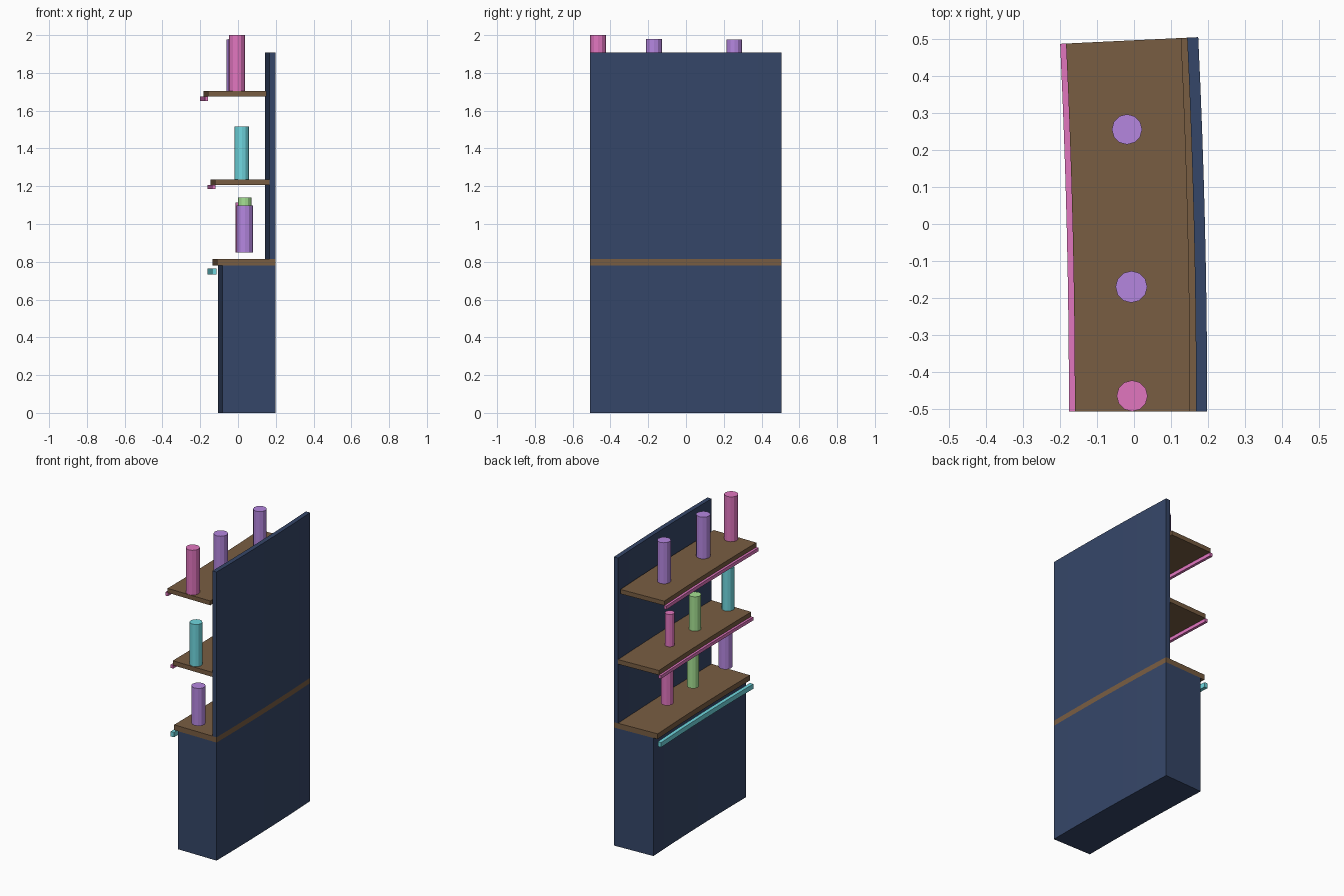
import bpy, bmesh
from math import sin, cos

if "Cube" in bpy.data.objects:
    bpy.data.objects.remove(bpy.data.objects["Cube"])

RADIUS = 21.1      # outer radius of the gently curved back
SWEEP = 0.048      # angle covered by the unit
X_BACK = 0.198     # outer back face at the front end
Y_FRONT = -0.507
SEGMENTS = 8


def material(name, r, g, b):
    m = bpy.data.materials.new(name)
    m.diffuse_color = (r, g, b, 1)
    m.use_nodes = True
    m.node_tree.nodes["Principled BSDF"].inputs["Base Color"].default_value = m.diffuse_color
    return m


NAVY = material("navy", 0.036, 0.062, 0.14)
WOOD = material("wood", 0.19, 0.11, 0.055)
PINK = material("pink", 0.75, 0.18, 0.52)
PURPLE = material("purple", 0.46, 0.24, 0.74)
CYAN = material("cyan", 0.16, 0.68, 0.74)
GREEN = material("green", 0.38, 0.75, 0.29)


def finish(name, bm, mat):
    bmesh.ops.recalc_face_normals(bm, faces=bm.faces)
    mesh = bpy.data.meshes.new(name)
    bm.to_mesh(mesh)
    bm.free()
    mesh.materials.append(mat)
    obj = bpy.data.objects.new(name, mesh)
    bpy.context.collection.objects.link(obj)


def curved_bar(name, x0, x1, z0, z1, mat):
    """Rectangular section (given at the front end) swept along the arc."""
    bm = bmesh.new()
    cx = X_BACK - RADIUS
    rings = []
    for i in range(SEGMENTS + 1):
        a = SWEEP * i / SEGMENTS
        rings.append([bm.verts.new((cx + (x - cx) * cos(a),
                                    Y_FRONT + (x - cx) * sin(a), z))
                      for x, z in ((x0, z0), (x1, z0), (x1, z1), (x0, z1))])
    for p, q in zip(rings, rings[1:]):
        for k in range(4):
            n = (k + 1) % 4
            bm.faces.new((p[k], p[n], q[n], q[k]))
    bm.faces.new(rings[0])
    bm.faces.new(rings[-1][::-1])
    finish(name, bm, mat)


def bottle(name, x, y, r, z0, z1, mat):
    bm = bmesh.new()
    bmesh.ops.create_cone(bm, cap_ends=True, segments=12, radius1=r, radius2=r,
                          depth=z1 - z0)
    bmesh.ops.translate(bm, verts=bm.verts, vec=(x, y, (z0 + z1) / 2))
    finish(name, bm, mat)


# Cabinet, counter and back panel
curved_bar("base_cabinet", -0.082, 0.198, 0, 0.78, NAVY)
curved_bar("counter_top", -0.112, 0.198, 0.78, 0.815, WOOD)
curved_bar("back_panel", 0.168, 0.198, 0.815, 1.907, NAVY)
curved_bar("counter_light_strip", -0.137, -0.113, 0.732, 0.764, CYAN)

# Shelves with light strips below their front edges
curved_bar("lower_shelf", -0.122, 0.168, 1.206, 1.236, WOOD)
curved_bar("lower_shelf_light_strip", -0.137, -0.119, 1.184, 1.206, PINK)
curved_bar("upper_shelf", -0.16, 0.152, 1.675, 1.704, WOOD)
curved_bar("upper_shelf_light_strip", -0.176, -0.158, 1.652, 1.675, PINK)

# Bottles: x, y, radius, bottom, top, colour
bottles = [
    (0.036, -0.464, 0.043, 0.85, 1.098, PURPLE),
    (0.036, -0.125, 0.035, 0.85, 1.14, GREEN),
    (0.026, 0.16, 0.038, 0.85, 1.114, PINK),
    (0.020, -0.467, 0.038, 1.236, 1.515, CYAN),
    (0.018, -0.12, 0.037, 1.236, 1.463, GREEN),
    (0.010, 0.155, 0.029, 1.236, 1.45, PINK),
    (-0.005, -0.465, 0.042, 1.704, 2.0, PINK),
    (-0.007, -0.17, 0.043, 1.704, 1.98, PURPLE),
    (-0.019, 0.256, 0.041, 1.704, 1.976, PURPLE),
]
for i, spec in enumerate(bottles):
    bottle(f"bottle_{i + 1}", *spec)
